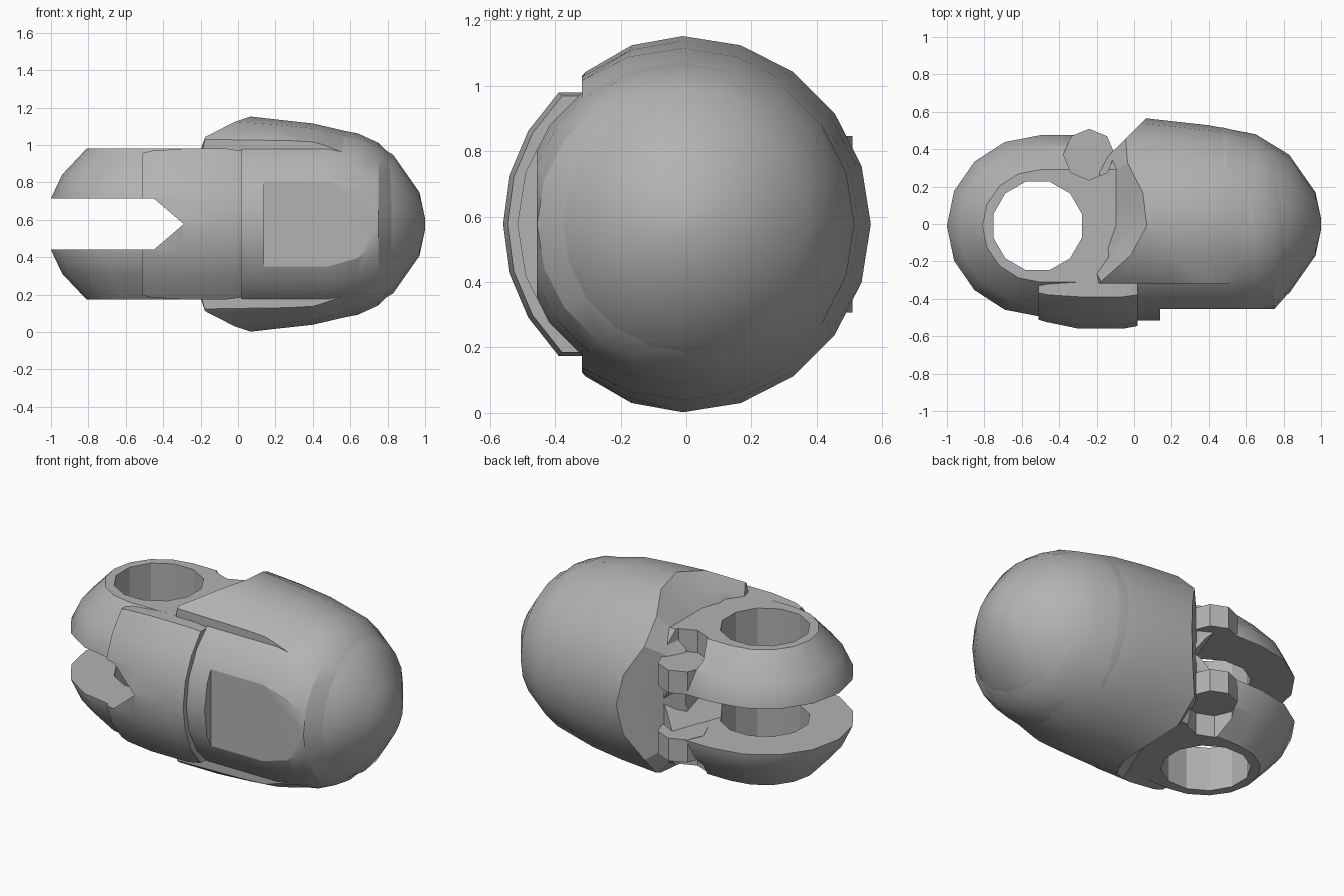
import bpy, bmesh, math

if "Cube" in bpy.data.objects:
    bpy.data.objects.remove(bpy.data.objects["Cube"], do_unlink=True)

MID = 0.577          # height of the long axis
TIP_SIDES = 20

grey = bpy.data.materials.new("plain grey")
grey.use_nodes = True
grey.diffuse_color = (0.45, 0.45, 0.45, 1)
grey.node_tree.nodes["Principled BSDF"].inputs["Base Color"].default_value = grey.diffuse_color


def loft(name, rings):
    """Solid skinned through closed rings with equal point counts."""
    bm = bmesh.new()
    loops = [[bm.verts.new((x, y, z + MID)) for x, y, z in ring] for ring in rings]
    n = len(loops[0])
    for a, b in zip(loops, loops[1:]):
        for i in range(n):
            j = (i + 1) % n
            bm.faces.new((a[i], a[j], b[j], b[i]))
    bm.faces.new(loops[0])
    bm.faces.new(loops[-1])
    bmesh.ops.recalc_face_normals(bm, faces=bm.faces)
    mesh = bpy.data.meshes.new(name)
    bm.to_mesh(mesh)
    bm.free()
    mesh.materials.append(grey)
    ob = bpy.data.objects.new(name, mesh)
    bpy.context.collection.objects.link(ob)
    return ob


def prism(name, outline, z0, z1):
    return loft(name, [[(x, y, z) for x, y in outline] for z in (z0, z1)])


def polygon(cx, cy, r, n, start=0.0):
    return [(cx + r * math.cos((i + start) * math.tau / n),
             cy + r * math.sin((i + start) * math.tau / n)) for i in range(n)]


def box_outline(x0, x1, y0, y1):
    return [(x0, y0), (x1, y0), (x1, y1), (x0, y1)]


def cut(ob, cutters):
    """Subtract the cutters and keep the result as plain mesh."""
    for c in cutters:
        c.hide_render = True
        mod = ob.modifiers.new("cut", "BOOLEAN")
        mod.operation, mod.solver, mod.object = "DIFFERENCE", "EXACT", c
    bpy.context.view_layer.update()
    result = ob.evaluated_get(bpy.context.evaluated_depsgraph_get())
    mesh = bpy.data.meshes.new_from_object(result)
    ob.modifiers.clear()
    ob.data = mesh


# Forked hinge: stadium layers, rounded towards top and bottom
def stadium(r, z):
    arc = [math.radians(90 + 22.5 * i) for i in range(9)]
    pts = [(-0.5 + r * math.cos(a), 0.97 * r * math.sin(a) - 0.01, z) for a in arc]
    back = 0.97 * r - 0.01
    inner = min(back, 0.38)
    return [(0.0, inner, z), (-0.12, inner, z), (-0.3, back, z)] + pts + [(0.0, -r, z)]


half = [(0.31, 0.403), (0.44, 0.265), (0.5, 0.138)]
layers = [(r, -z) for r, z in half] + [(r, z) for r, z in reversed(half)]
fork = loft("hinge_fork", [stadium(r, z) for r, z in layers])


# Curved knuckle plate across the front of the hinge
def plate_ring(x, r):
    arc = [math.radians(-46 + 46 / 3 * i) for i in range(7)]
    pts = [(x, -r * math.cos(a), max(-0.403, min(0.403, r * math.sin(a)))) for a in arc]
    return [(x, -0.28, pts[0][2])] + pts + [(x, -0.28, pts[-1][2])]


plate = loft("knuckle_plate", [plate_ring(*p) for p in
                               ((-0.51, 0.53), (-0.46, 0.545), (-0.3, 0.56),
                                (-0.06, 0.56), (0.02, 0.545))])


# Cross-section of the fingertip, optionally flattened on the front half
def section(x, r, cy=0.0, front_scale=1.0):
    pts = []
    for i in range(TIP_SIDES):
        a = i * math.tau / TIP_SIDES
        y = r * math.sin(a)
        pts.append((x, cy + (y * front_scale if y < 0 else y), r * math.cos(a)))
    return pts


# Rounded core, seen at the front
core = loft("tip_core", [section(*p) for p in
                         ((0.02, 0.515), (0.48, 0.515), (0.64, 0.485, -0.01),
                          (0.75, 0.435, -0.02), (0.83, 0.355, -0.01),
                          (0.96, 0.15), (0.985, 0.03))])


# Raised outer shell, its open end slanted inwards
def slant(y, z):
    x = max(y, abs(z)) - 0.5
    if y < -0.05:
        x += (y + 0.05) * 0.55
    return max(min(x, 0.068), -0.2)


def rim(r):
    return [(slant(y, z), y, z) for _, y, z in section(0, r, -0.01, 0.88)]


shell = loft("tip_shell", [rim(0.3), rim(0.4), rim(0.49), rim(0.575)] + [section(*p) for p in
                          ((0.2, 0.56, -0.01, 0.92), (0.4, 0.538, -0.01), (0.65, 0.48),
                           (0.83, 0.37), (0.97, 0.17), (1.0, 0.03))])

# Pegs in the back corner, one on each fork arm
peg = polygon(-0.24, 0.372, 0.137, 8)
for side, name in ((1, "upper_peg"), (-1, "lower_peg")):
    prism(name, peg, side * 0.135, side * 0.27)

# Cutters
hole = prism("pin_hole_cutter", polygon(-0.515, -0.01, 0.245, 12, 0.5), -0.6, 0.6)


def slot_ring(y, shoulder, tip):
    return [(-1.2, y, -0.137), (shoulder, y, -0.137), (tip, y, 0),
            (shoulder, y, 0.137), (-1.2, y, 0.137)]


slot = loft("slot_cutter", [slot_ring(-0.7, -0.45, -0.29), slot_ring(-0.25, -0.45, -0.29),
                            slot_ring(0.7, -0.11, -0.01)])
pockets = [prism("peg_pocket_cutter", peg, s * 0.27, s * 0.6) for s in (1, -1)]
nail = prism("nail_cutter", box_outline(0.14, 1.2, -0.8, -0.455), -0.7, 0.7)
front = prism("shell_front_cutter", box_outline(-0.6, 0.64, -0.8, -0.318), -0.8, 0.8)

cut(fork, [hole, slot] + pockets)
cut(plate, [slot])
cut(core, [nail])
cut(shell, [front, nail])
for c in [hole, slot, nail, front] + pockets:
    bpy.data.objects.remove(c, do_unlink=True)

# Smooth shading with crisp edges
bpy.ops.object.select_all(action="DESELECT")
for ob in bpy.context.collection.objects:
    if ob.type == "MESH":
        ob.select_set(True)
        bpy.context.view_layer.objects.active = ob
bpy.ops.object.shade_smooth_by_angle(angle=math.radians(25))
